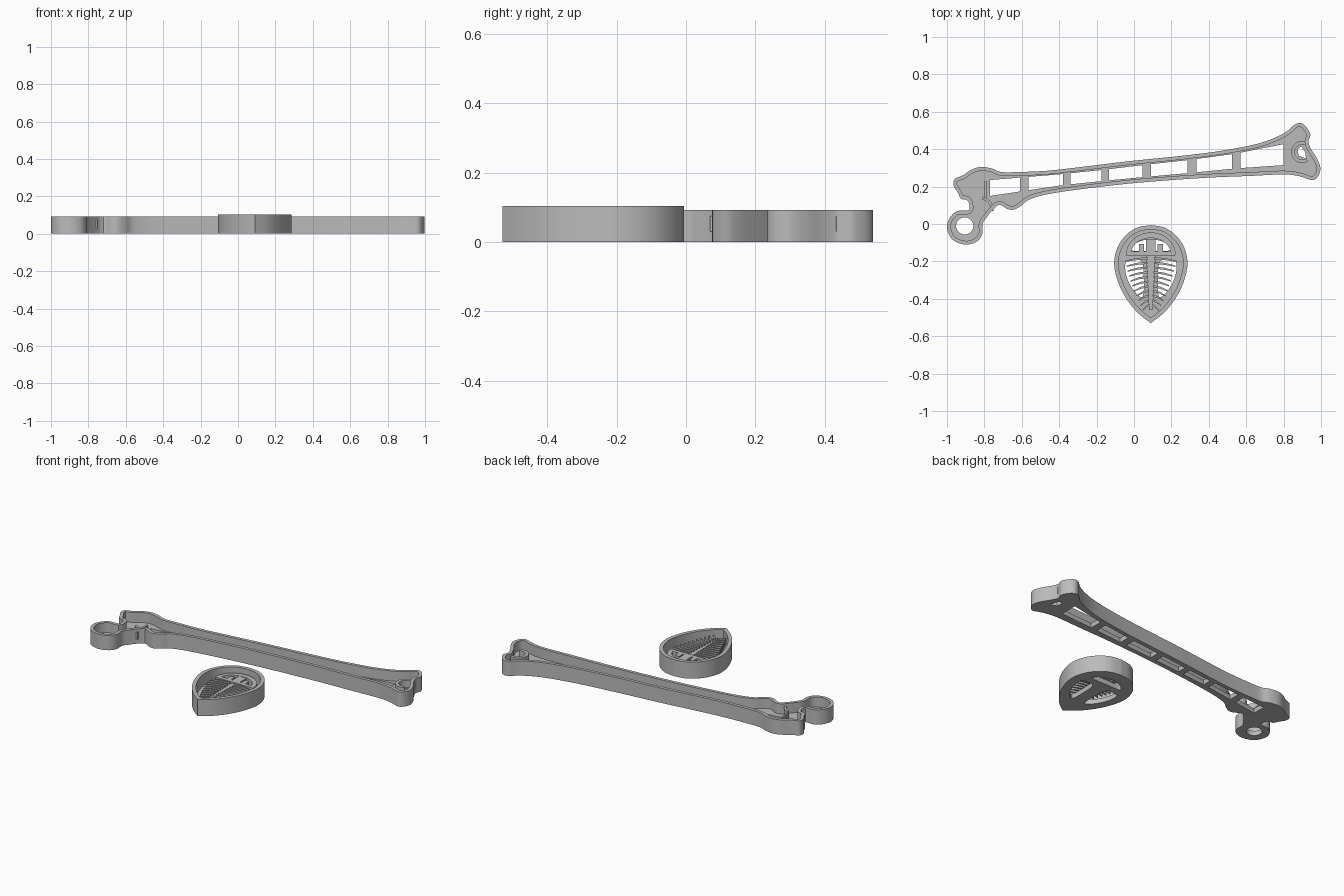
import bpy, bmesh, math
from mathutils import Vector

if "Cube" in bpy.data.objects:
    bpy.data.objects.remove(bpy.data.objects["Cube"])

grey = bpy.data.materials.new("light_grey")
grey.diffuse_color = (0.5, 0.5, 0.5, 1)
grey.use_nodes = True
grey.node_tree.nodes["Principled BSDF"].inputs["Base Color"].default_value = grey.diffuse_color


def smooth_path(pts, closed=True, step=0.012):
    """Catmull-Rom through points given in hundredths of a unit."""
    p = [Vector(q) / 100 for q in pts]
    n, out = len(p), []
    for i in range(n if closed else n - 1):
        if closed:
            a, b, c, d = (p[(i + k) % n] for k in (-1, 0, 1, 2))
        else:
            a, b, c, d = (p[min(max(i + k, 0), n - 1)] for k in (-1, 0, 1, 2))
        m = max(3, int((c - b).length / step))
        for k in range(m):
            t = k / m
            out.append(0.5 * (2 * b + (c - a) * t + (2 * a - 5 * b + 4 * c - d) * t * t
                              + (3 * b - a - 3 * c + d) * t ** 3))
    return out if closed else out + [p[-1]]


def inset(loop, d):
    """Inward offset of a counter-clockwise loop, dropping folded points."""
    out, n = [], len(loop)
    for i, p in enumerate(loop):
        t = (loop[(i + 1) % n] - loop[i - 1]).normalized()
        q = p + Vector((-t.y, t.x)) * d
        if min((q - o).length for o in loop) > d * 0.96:
            out.append(q)
    return out


def poly(pts):
    return [Vector(q) / 100 for q in pts]


def circle(x, y, r, n=40):
    return poly([(x + r * math.cos(2 * math.pi * k / n), y + r * math.sin(2 * math.pi * k / n))
                 for k in range(n)])


def arc_band(x, y, r0, r1, a0, a1, n=20):
    ang = [math.radians(a0 + (a1 - a0) * k / n) for k in range(n + 1)]
    return poly([(x + r1 * math.cos(a), y + r1 * math.sin(a)) for a in ang]
                + [(x + r0 * math.cos(a), y + r0 * math.sin(a)) for a in reversed(ang)])


def slab(name, loops, z0, z1):
    """Extrude flat loops; loops inside other loops become holes."""
    cu = bpy.data.curves.new(name, 'CURVE')
    cu.dimensions, cu.fill_mode = '2D', 'BOTH'
    cu.extrude = (z1 - z0) / 2
    for loop in loops:
        s = cu.splines.new('POLY')
        s.points.add(len(loop) - 1)
        for pt, q in zip(s.points, loop):
            pt.co = (q.x, q.y, 0, 1)
        s.use_cyclic_u = True
    tmp = bpy.data.objects.new(name + "_curve", cu)
    bpy.context.collection.objects.link(tmp)
    dg = bpy.context.evaluated_depsgraph_get()
    me = bpy.data.meshes.new_from_object(tmp.evaluated_get(dg))
    bpy.data.objects.remove(tmp)
    bm = bmesh.new()
    bm.from_mesh(me)
    bmesh.ops.remove_doubles(bm, verts=bm.verts, dist=1e-5)
    bmesh.ops.recalc_face_normals(bm, faces=bm.faces)
    bm.to_mesh(me)
    bm.free()
    me.materials.clear()
    me.materials.append(grey)
    ob = bpy.data.objects.new(name, me)
    ob.location.z = (z0 + z1) / 2
    bpy.context.collection.objects.link(ob)
    bpy.context.view_layer.objects.active = ob
    ob.select_set(True)
    bpy.ops.object.shade_smooth_by_angle(angle=math.radians(35))
    ob.select_set(False)
    return ob


FLOOR, STAMP = 0.03, 0.075

# Long bone: outer wall
bone = smooth_path([
    (-100, -1), (-98.5, -6.5), (-95, -9.7), (-89, -11), (-83.5, -9), (-81, -5), (-81, 0),
    (-79, 3.2), (-75.5, 7.5), (-72, 10.3), (-67.5, 8), (-64, 7.7), (-60, 10), (-55, 13.5),
    (-40, 17), (-2.5, 21.6), (35, 24.5), (62, 25.7), (80, 26.5), (88.5, 25.5), (95, 23.5),
    (98, 25), (99.7, 29.5), (98, 34.7), (95, 39.5), (93.2, 44), (94.3, 47.5), (92, 52),
    (89, 54), (85.7, 53), (82, 49.7), (75, 46), (64.4, 42.5), (45.7, 39), (24, 36.3),
    (-2.5, 33.6), (-24, 31), (-45, 28.6), (-61, 27.8), (-71, 27.8), (-76, 29.7), (-82, 30.5),
    (-87, 29), (-91.5, 26), (-96, 24), (-96.4, 20.3), (-94.3, 17), (-92.5, 13.5),
    (-89.5, 13), (-88, 10.5), (-88.5, 7.3), (-94.3, 7), (-98, 4)])
bone_in = inset(bone, 0.02)
slab("bone_wall", [bone, bone_in], 0, 0.093)

# Bone floor with a row of windows between rungs
kx = (-77, -38, -17, 5, 29, 53, 80)
ktop = (23.5, 26.7, 28.9, 31.5, 34.2, 37.4, 42.7)
kbot = (15, 20.8, 23, 25.1, 27.2, 29.6, 31.5)


def lerp_table(x, ys):
    for i in range(len(kx) - 1):
        if x <= kx[i + 1]:
            t = (x - kx[i]) / (kx[i + 1] - kx[i])
            return ys[i] + t * (ys[i + 1] - ys[i])
    return ys[-1]


windows = []
for a, b in ((-77, -61), (-56.5, -38), (-34, -17.5), (-13.5, 4.5), (9, 28.5), (33.5, 52.5), (57, 80)):
    windows.append(poly([(a, lerp_table(a, kbot)), (b, lerp_table(b, kbot)),
                         (b, lerp_table(b, ktop)), (a, lerp_table(a, ktop))]))
peg_hole = circle(-90.5, -1, 4.6)
end_hole = poly([(88, 36.5), (92, 35), (91.5, 38.5), (89.5, 41.5), (87.5, 40)])
slab("bone_floor", [bone_in, peg_hole, end_hole] + windows, 0, FLOOR)

# Raised details at both ends of the bone
slab("bone_end_ring", [arc_band(90, 38.5, 4, 6, 55, 300)], FLOOR, STAMP)
slab("bone_joint_ridge", [arc_band(-83, 7, 6.5, 8, 0, 75)], FLOOR, STAMP)
slab("bone_neck_ridge", [poly([(-80, 13), (-78.8, 13), (-78.8, 23), (-80, 23)])], FLOOR, 0.05)

# Teardrop: outer wall
CX = 9.0


def mirrored(half):
    return [Vector((2 * CX / 100 - q.x, q.y)) for q in reversed(half)]


right = smooth_path([(CX + x, y) for x, y in (
    (0, -53), (7.5, -47), (14, -38.5), (18, -29.5), (19.6, -21), (18, -13),
    (13.8, -6.5), (7.5, -2), (0, -0.6))], closed=False)
drop = right + mirrored(right)[1:-1]
drop_in = inset(drop, 0.023)
slab("drop_wall", [drop, drop_in], 0, 0.104)

# Teardrop floor with a head opening and two side openings
side_hole = smooth_path([(CX + x, y) for x, y in (
    (4.5, -39), (9.5, -35), (13, -28), (13.6, -21), (11, -19.3), (5, -20), (3.8, -29))])
head_hole = smooth_path([(CX + x, y) for x, y in (
    (-10.5, -14), (0, -14.3), (10.5, -14), (7.5, -10), (0, -8.2), (-7.5, -10))])
slab("drop_floor", [drop_in, side_hole, mirrored(side_hole), head_hole], 0, FLOOR)

# Fossil head: crescent shield, brow band, centre lobe and eyes
shield = [(13.3 * math.cos(a), -16.5 + 12 * math.sin(a))
          for a in (math.pi * k / 24 for k in range(25))]
shield += [(10.8 * math.cos(a), -16.5 + 9 * math.sin(a))
           for a in (math.pi * k / 24 for k in range(24, -1, -1))]
slab("fossil_shield", [poly([(CX + x, y) for x, y in shield])], FLOOR, STAMP)


def box(x0, x1, y0, y1):
    return poly([(CX + x0, y0), (CX + x1, y0), (CX + x1, y1), (CX + x0, y1)])


slab("fossil_brow", [box(-13, 13, -17, -14.6)], FLOOR, STAMP)
slab("fossil_lobe", [box(-2.6, 2.6, -14.6, -8)], FLOOR, STAMP)
for side, s in (("left", -1), ("right", 1)):
    slab("fossil_eye_" + side, [box(s * 5 - 1.4, s * 5 + 1.4, -14.6, -10.8)], FLOOR, STAMP)

# Fossil back: tapered segmented spine
slab("fossil_spine", [poly([(CX - 2.6, -17), (CX - 1, -46), (CX + 1, -46), (CX + 2.6, -17)])],
     FLOOR, STAMP - 0.01)
# Fossil ribs: pairs that shorten and droop toward the tip
N = 11
for i in range(N):
    t = i / (N - 1)
    y, w = -18.3 - 25 * t, 0.55
    x0, x1 = 1.8 - t, 13.6 - 9.3 * t ** 1.3
    drop_y = 1.6 + 1.4 * t
    mid = (x0 + x1) / 2
    rib = poly([(CX + x0, y - w), (CX + mid, y - w - drop_y * 0.3), (CX + x1, y - w * 0.6 - drop_y),
                (CX + x1, y + w * 0.6 - drop_y), (CX + mid, y + w - drop_y * 0.3), (CX + x0, y + w)])
    slab("fossil_rib_right_%d" % (i + 1), [rib], FLOOR, STAMP)
    slab("fossil_rib_left_%d" % (i + 1), [mirrored(rib)], FLOOR, STAMP)
